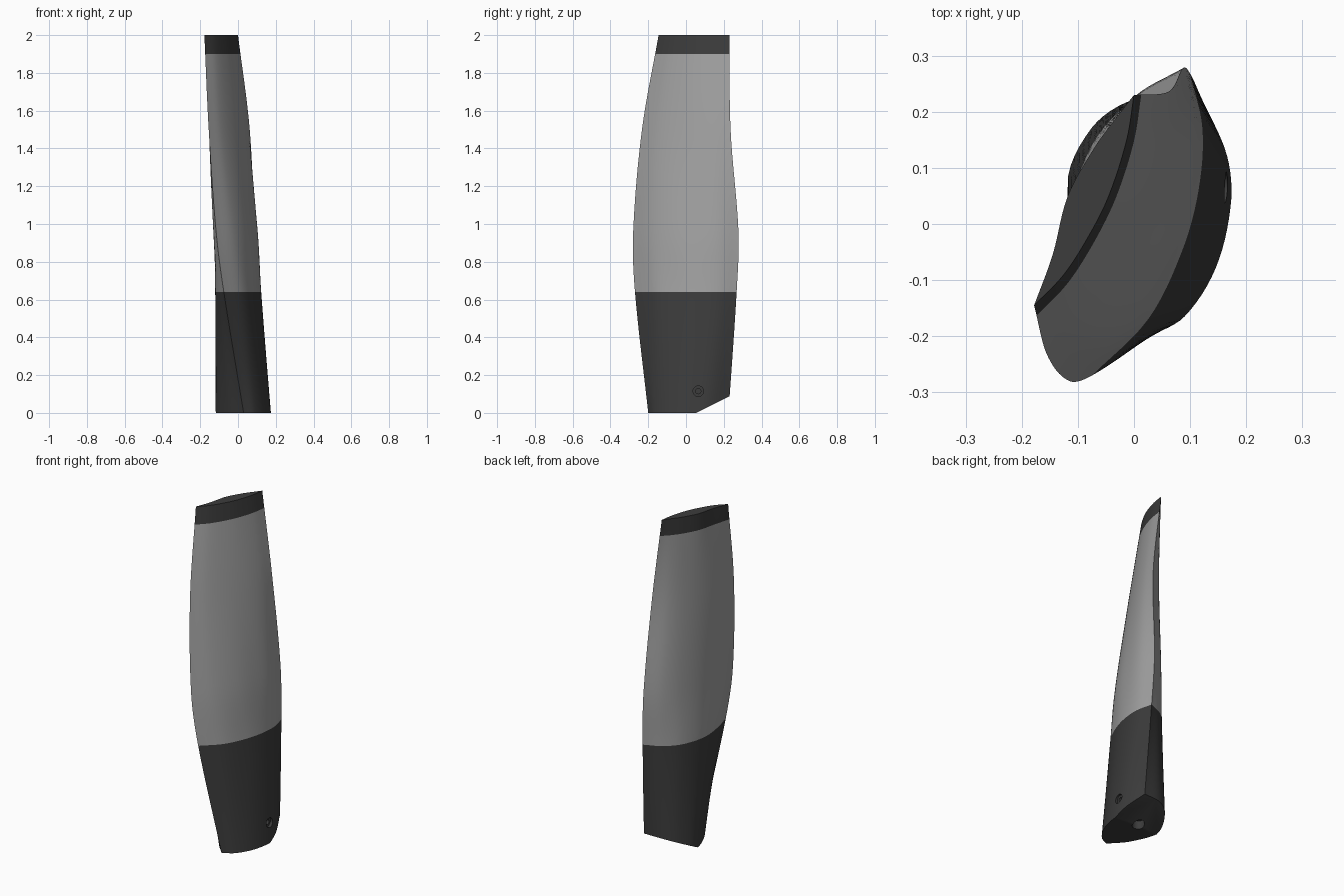
import bpy, bmesh, math
from mathutils import Vector, Matrix

if "Cube" in bpy.data.objects:
    bpy.data.objects.remove(bpy.data.objects["Cube"])


def material(name, value):
    m = bpy.data.materials.new(name)
    m.diffuse_color = (value, value, value, 1)
    m.use_nodes = True
    m.node_tree.nodes["Principled BSDF"].inputs["Base Color"].default_value = m.diffuse_color
    return m


dark = material("charcoal", 0.045)
grey = material("mid grey", 0.36)

# Cross-sections by height: front edge, left side, back edge, right side
SECTIONS = [
    (0.00, [(.03, -.20), (-.055, -.10), (-.118, .07), (-.075, .175), (.0, .222),
            (.12, .225), (.168, .12), (.172, .03), (.145, -.08), (.09, -.165)]),
    (0.64, [(-.075, -.27), (-.107, -.15), (-.119, .0), (-.075, .14), (.0, .222),
            (.10, .268), (.122, .17), (.115, .06), (.085, -.05), (.025, -.17)]),
    (0.95, [(-.115, -.28), (-.13, -.17), (-.115, .0), (-.065, .14), (.0, .226),
            (.088, .278), (.105, .17), (.09, .06), (.05, -.07), (-.02, -.19)]),
    (1.50, [(-.155, -.233), (-.15, -.12), (-.12, .01), (-.07, .12), (-.015, .19),
            (.062, .236), (.05, .14), (.02, .04), (-.03, -.07), (-.09, -.165)]),
    (2.00, [(-.178, -.145), (-.145, -.055), (-.118, .05), (-.07, .137), (-.035, .185),
            (.0, .23), (-.013, .15), (-.045, .05), (-.08, -.02), (-.125, -.09)]),
]


def spline(keys, pts, t):
    """Smooth curve through pts at parameter values keys."""
    n = len(keys)
    i = max(k for k in range(n - 1) if keys[k] <= t or k == 0)
    slope = lambda k: (pts[min(k + 1, n - 1)] - pts[max(k - 1, 0)]) / (
        keys[min(k + 1, n - 1)] - keys[max(k - 1, 0)])
    h = keys[i + 1] - keys[i]
    u = (t - keys[i]) / h
    return (pts[i] * (2*u**3 - 3*u*u + 1) + slope(i) * h * (u**3 - 2*u*u + u)
            + pts[i + 1] * (3*u*u - 2*u**3) + slope(i + 1) * h * (u**3 - u*u))


def ring(z, steps=6):
    zs = [s[0] for s in SECTIONS]
    p = [spline(zs, [Vector(s[1][k]) for s in SECTIONS], z) for k in range(10)]
    loop = []
    for side in (p[:6], p[5:] + p[:1]):
        keys = [0]
        for a, b in zip(side, side[1:]):
            keys.append(keys[-1] + (b - a).length)
        for k in range(5):
            for j in range(steps):
                t = keys[k] + (keys[k + 1] - keys[k]) * j / steps
                loop.append(spline(keys, side, t))
    return [Vector((q.x, q.y, z)) for q in loop]


# Twisted blade body with dark lower grip and dark top band
heights = ([0.64 * i / 14 for i in range(14)]
           + [0.64 + 1.26 * i / 26 for i in range(27)] + [1.95, 2.0])
bm = bmesh.new()
rows = [[bm.verts.new(v) for v in ring(z)] for z in heights]
n = len(rows[0])
for a, b in zip(rows, rows[1:]):
    for i in range(n):
        j = (i + 1) % n
        bm.faces.new((a[j], a[i], b[i], b[j]))
bm.faces.new(rows[0])
bm.faces.new(rows[-1][::-1])

# Sloped cut under the back edge
cut = bmesh.ops.bisect_plane(
    bm, geom=bm.verts[:] + bm.edges[:] + bm.faces[:], plane_co=(0, 0.055, 0.0005),
    plane_no=(0, 0.447, -0.894), clear_outer=True)
open_edges = [e for e in bm.edges if e.is_boundary]
bmesh.ops.holes_fill(bm, edges=open_edges, sides=0)
bmesh.ops.recalc_face_normals(bm, faces=bm.faces[:])
for f in bm.faces:
    z = f.calc_center_median().z
    f.material_index = 1 if 0.64 < z < 1.9 else 0
mesh = bpy.data.meshes.new("blade_body")
bm.to_mesh(mesh)
bm.free()
mesh.materials.append(dark)
mesh.materials.append(grey)
body = bpy.data.objects.new("blade_body", mesh)
bpy.context.collection.objects.link(body)
bpy.context.view_layer.objects.active = body


def drill(name, radius, center, depth, rotation):
    """Round recess cut into the body."""
    bpy.ops.mesh.primitive_cylinder_add(vertices=24, radius=radius, depth=depth,
                                        location=center, rotation=rotation)
    cutter = bpy.context.object
    cutter.name = name
    cutter.hide_render = True
    cutter.data.materials.append(dark)
    mod = body.modifiers.new(name, 'BOOLEAN')
    mod.operation = 'DIFFERENCE'
    mod.solver = 'EXACT'
    mod.object = cutter
    bpy.ops.object.select_all(action='DESELECT')
    body.select_set(True)
    bpy.context.view_layer.objects.active = body
    bpy.ops.object.modifier_apply(modifier=name)
    bpy.data.objects.remove(cutter)


# Stepped side hole and bottom socket
drill("side_recess", 0.028, (0.20, 0.065, 0.115), 0.10, (0, math.pi / 2, 0))
drill("side_hole", 0.014, (0.16, 0.065, 0.115), 0.10, (0, math.pi / 2, 0))
drill("bottom_socket", 0.034, (0.02, 0.06, 0.0), 0.10, (0, 0, 0))

bpy.ops.object.shade_smooth_by_angle(angle=math.radians(35))
